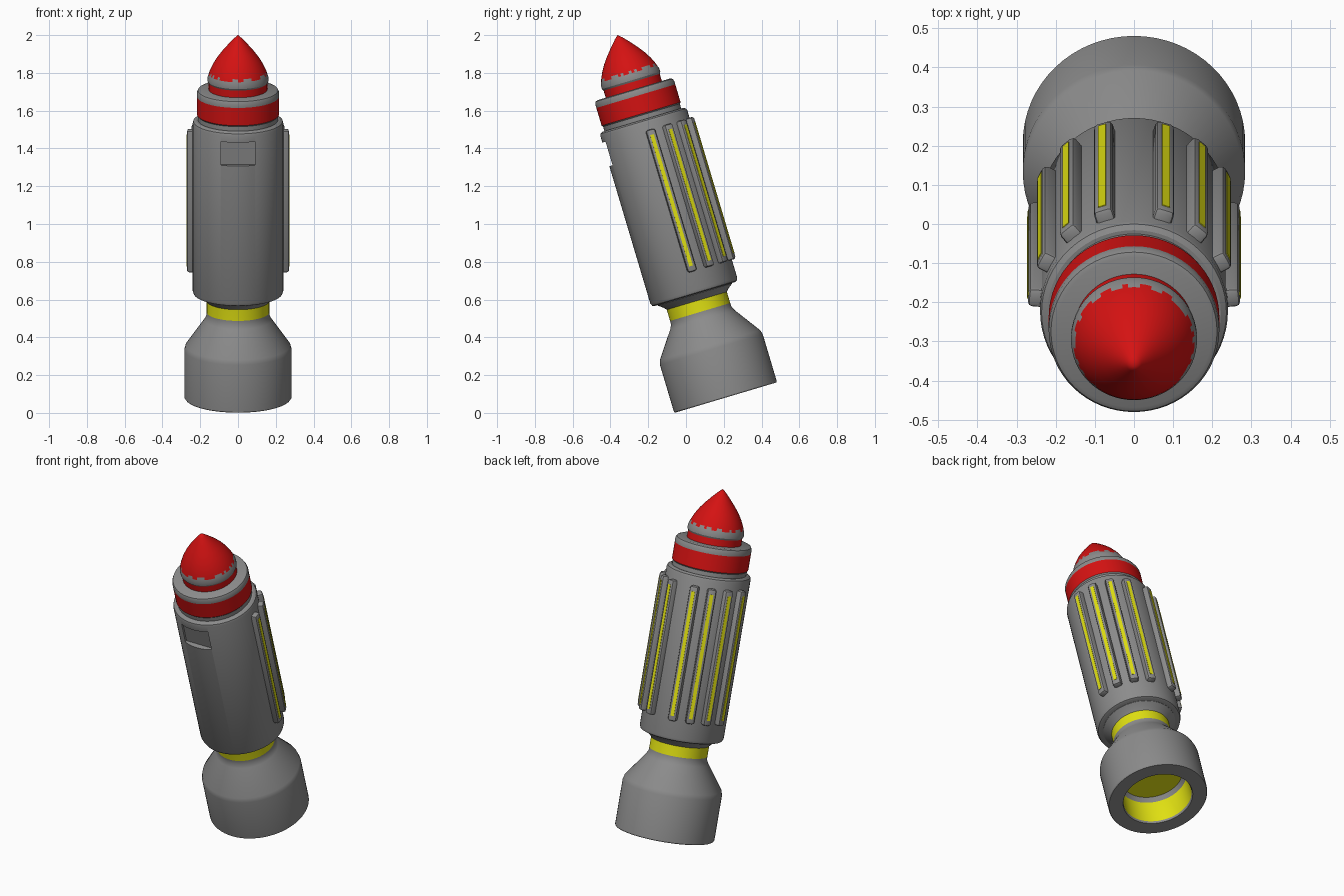
import bpy, bmesh, math, random
from mathutils import Matrix, Vector

random.seed(4)
if "Cube" in bpy.data.objects:
    bpy.data.objects.remove(bpy.data.objects["Cube"])

SIDES = 64
# The whole rocket leans forward about its base
LEAN = Matrix.Translation((0, 0.21, 0.081)) @ Matrix.Rotation(math.radians(16.6), 4, 'X')


def material(name, rgb):
    m = bpy.data.materials.new(name)
    m.use_nodes = True
    m.diffuse_color = (*rgb, 1)
    m.node_tree.nodes["Principled BSDF"].inputs["Base Color"].default_value = (*rgb, 1)
    return m


GREY, RED, YELLOW, JAGGED = range(4)
MATS = [material("hull grey", (0.26, 0.26, 0.26)),
        material("signal red", (0.66, 0.006, 0.006)),
        material("bright yellow", (0.74, 0.74, 0.006))]


def finish(bm, name, mats):
    bmesh.ops.recalc_face_normals(bm, faces=bm.faces)
    me = bpy.data.meshes.new(name)
    bm.to_mesh(me)
    bm.free()
    for m in mats:
        me.materials.append(m)
    ob = bpy.data.objects.new(name, me)
    bpy.context.collection.objects.link(ob)
    return ob


def settle(ob):
    """Smooth shading with sharp creases, then lean into place."""
    ob.data.shade_smooth()
    ob.data.set_sharp_from_angle(angle=math.radians(28))
    ob.data.transform(LEAN)


def lathe(name, profile):
    """Revolve (radius, height, colour of the band above) about z."""
    bm = bmesh.new()
    rings = []
    for r, h, _ in profile:
        if r == 0:
            rings.append([bm.verts.new((0, 0, h))] * SIDES)
        else:
            rings.append([bm.verts.new((r * math.cos(a), r * math.sin(a), h))
                          for a in (math.tau * i / SIDES for i in range(SIDES))])
    for low, high, (_, _, colour) in zip(rings, rings[1:], profile):
        for i in range(SIDES):
            j = (i + 1) % SIDES
            corners = list(dict.fromkeys((low[i], low[j], high[j], high[i])))
            face = bm.faces.new(corners)
            face.material_index = random.choice((GREY, RED)) if colour == JAGGED else colour
    return finish(bm, name, MATS)


def box(name, size, centre, mat, bevel=0, turn=0):
    bm = bmesh.new()
    bmesh.ops.create_cube(bm, size=1, matrix=Matrix.Translation(centre) @ Matrix.Diagonal((*size, 1)))
    if bevel:
        bmesh.ops.bevel(bm, geom=bm.edges[:], offset=bevel, segments=2, profile=0.5, affect='EDGES')
    bm.transform(Matrix.Rotation(turn, 4, 'Z'))
    return finish(bm, name, [mat])


# Nozzle: hollow bell, flared shoulder and banded neck
nozzle = lathe("nozzle", [
    (0, 0.18, YELLOW), (0.175, 0.18, GREY), (0.192, 0.155, YELLOW), (0.195, 0.012, GREY),
    (0.2, 0, GREY), (0.28, 0, GREY), (0.284, 0.006, GREY), (0.284, 0.265, GREY),
    (0.277, 0.29, GREY), (0.178, 0.43, GREY), (0.167, 0.452, GREY), (0.166, 0.473, YELLOW),
    (0.166, 0.535, GREY), (0.18, 0.55, GREY), (0.206, 0.57, GREY), (0.206, 0.59, GREY),
    (0, 0.59, GREY)])

# Main body tube with rounded ends
body = lathe("body", [
    (0, 0.572, GREY), (0.222, 0.572, GREY), (0.234, 0.577, GREY), (0.24, 0.592, GREY),
    (0.24, 1.515, GREY), (0.236, 1.527, GREY), (0.222, 1.535, GREY), (0, 1.535, GREY)])

# Recessed window in the front of the body
cutter = box("window_cutter", (0.18, 0.1, 0.13), (0, -0.26, 1.415), MATS[GREY])
cutter.hide_render = True
cut = body.modifiers.new("window", 'BOOLEAN')
cut.operation = 'DIFFERENCE'
cut.solver = 'EXACT'
cut.object = cutter
bpy.context.view_layer.objects.active = body
bpy.ops.object.modifier_apply(modifier=cut.name)
bpy.data.objects.remove(cutter)

# Collar with a red band
collar = lathe("collar", [
    (0, 1.52, GREY), (0.212, 1.52, GREY), (0.212, 1.56, GREY), (0.218, 1.567, RED),
    (0.218, 1.665, GREY), (0.218, 1.685, GREY), (0.212, 1.698, GREY), (0.2, 1.703, GREY),
    (0, 1.703, GREY)])

# Pointed nose with a narrow red band and a ragged paint edge
nose = lathe("nose", [
    (0, 1.69, RED), (0.155, 1.69, RED), (0.155, 1.742, GREY), (0.161, 1.752, GREY),
    (0.161, 1.77, GREY), (0.155, 1.788, JAGGED), (0.15, 1.803, RED), (0.134, 1.838, RED),
    (0.112, 1.875, RED), (0.085, 1.911, RED), (0.052, 1.95, RED), (0.02, 1.985, RED),
    (0, 2.003, RED)])

for part in (nozzle, body, collar, nose):
    settle(part)

# Ribs with yellow strips, fanned over the back and mirrored to both sides
for side, label in ((1, "left"), (-1, "right")):
    for k in range(4):
        turn = -side * math.radians(17.5 + 22.5 * k)
        rib = box(f"{label}_rib_{k + 1}", (0.05, 0.06, 0.785), (0, 0.241, 1.082),
                  MATS[GREY], 0.012, turn)
        strip = box(f"{label}_rib_strip_{k + 1}", (0.02, 0.004, 0.725), (0, 0.271, 1.083),
                    MATS[YELLOW], 0, turn)
        settle(rib)
        settle(strip)
